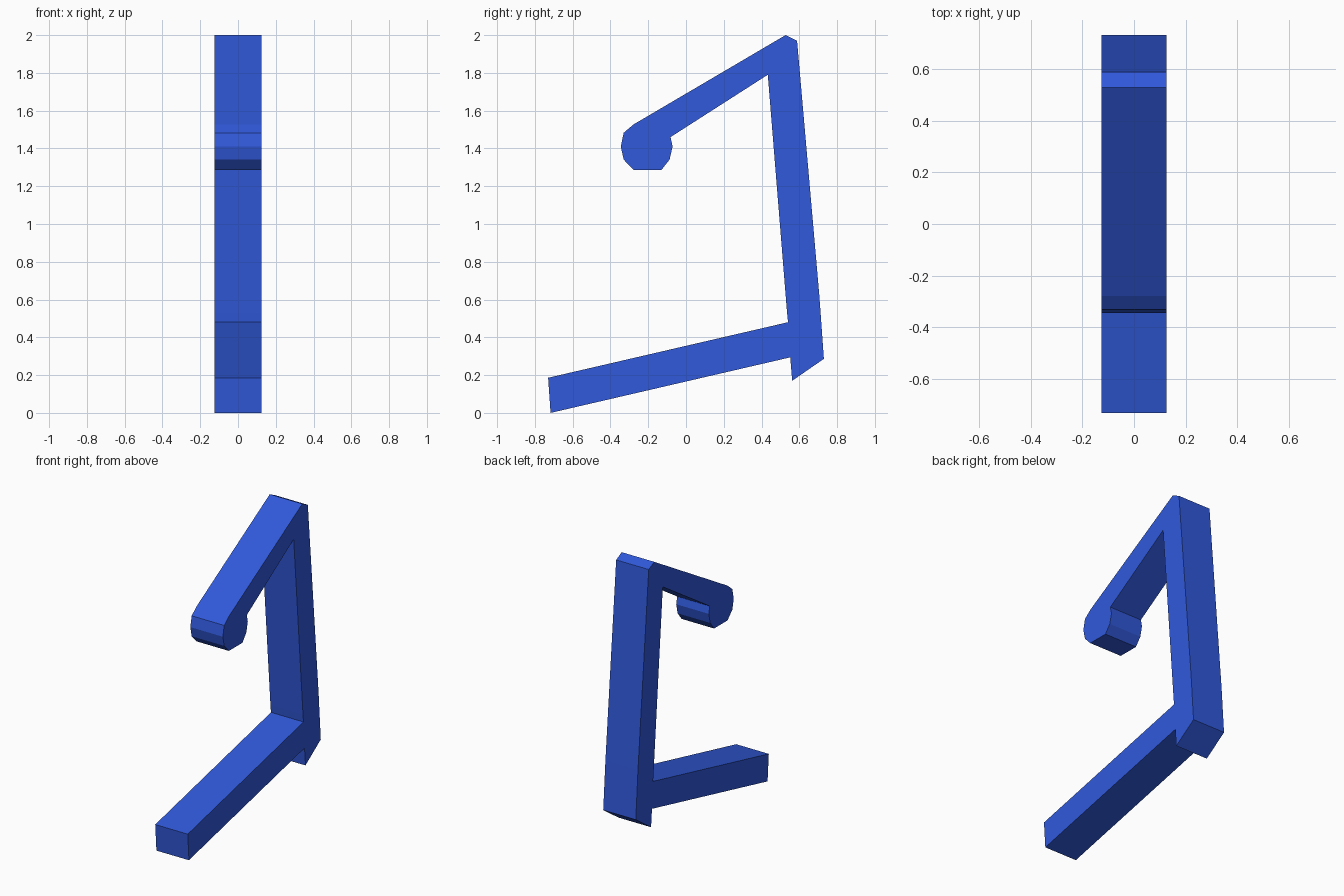
import bpy
import bmesh

cube = bpy.data.objects.get("Cube")
if cube:
    bpy.data.objects.remove(cube, do_unlink=True)

HALF_WIDTH = 0.125

# Single blue colour
blue = bpy.data.materials.new("blue")
blue.use_nodes = True
colour = (0.03, 0.10, 0.70, 1.0)
blue.diffuse_color = colour
blue.node_tree.nodes["Principled BSDF"].inputs["Base Color"].default_value = colour

# Side outline (y, z), section by section
base_bar = [(0.54, 0.48), (-0.73, 0.186), (-0.717, 0.0), (0.552, 0.294)]
heel = [(0.562, 0.17), (0.73, 0.286)]
post_back = [(0.706, 0.62), (0.588, 1.97), (0.527, 2.0)]
knob = [(-0.278, 1.527), (-0.33, 1.483), (-0.345, 1.41), (-0.33, 1.341),
        (-0.278, 1.286), (-0.13, 1.286), (-0.087, 1.341), (-0.071, 1.41),
        (-0.082, 1.46)]
post_front = [(0.433, 1.79), (0.535, 0.53)]
outline = base_bar + heel + post_back + knob + post_front


def extrude_profile(name, points, half_width, material):
    """Extrude a (y, z) outline symmetrically along x."""
    bm = bmesh.new()
    face = bm.faces.new([bm.verts.new((-half_width, y, z)) for y, z in points])
    grown = bmesh.ops.extrude_face_region(bm, geom=[face], use_keep_orig=True)
    moved = [v for v in grown["geom"] if isinstance(v, bmesh.types.BMVert)]
    bmesh.ops.translate(bm, verts=moved, vec=(2 * half_width, 0, 0))
    bmesh.ops.recalc_face_normals(bm, faces=bm.faces)
    # Clean triangles on the concave side caps
    caps = [f for f in bm.faces if len(f.verts) > 4]
    bmesh.ops.triangulate(bm, faces=caps)
    mesh = bpy.data.meshes.new(name)
    bm.to_mesh(mesh)
    bm.free()
    mesh.materials.append(material)
    obj = bpy.data.objects.new(name, mesh)
    bpy.context.collection.objects.link(obj)
    return obj


# Bent stand: foot bar, post, sloping arm and rounded tip in one solid
extrude_profile("hooked_stand", outline, HALF_WIDTH, blue)
